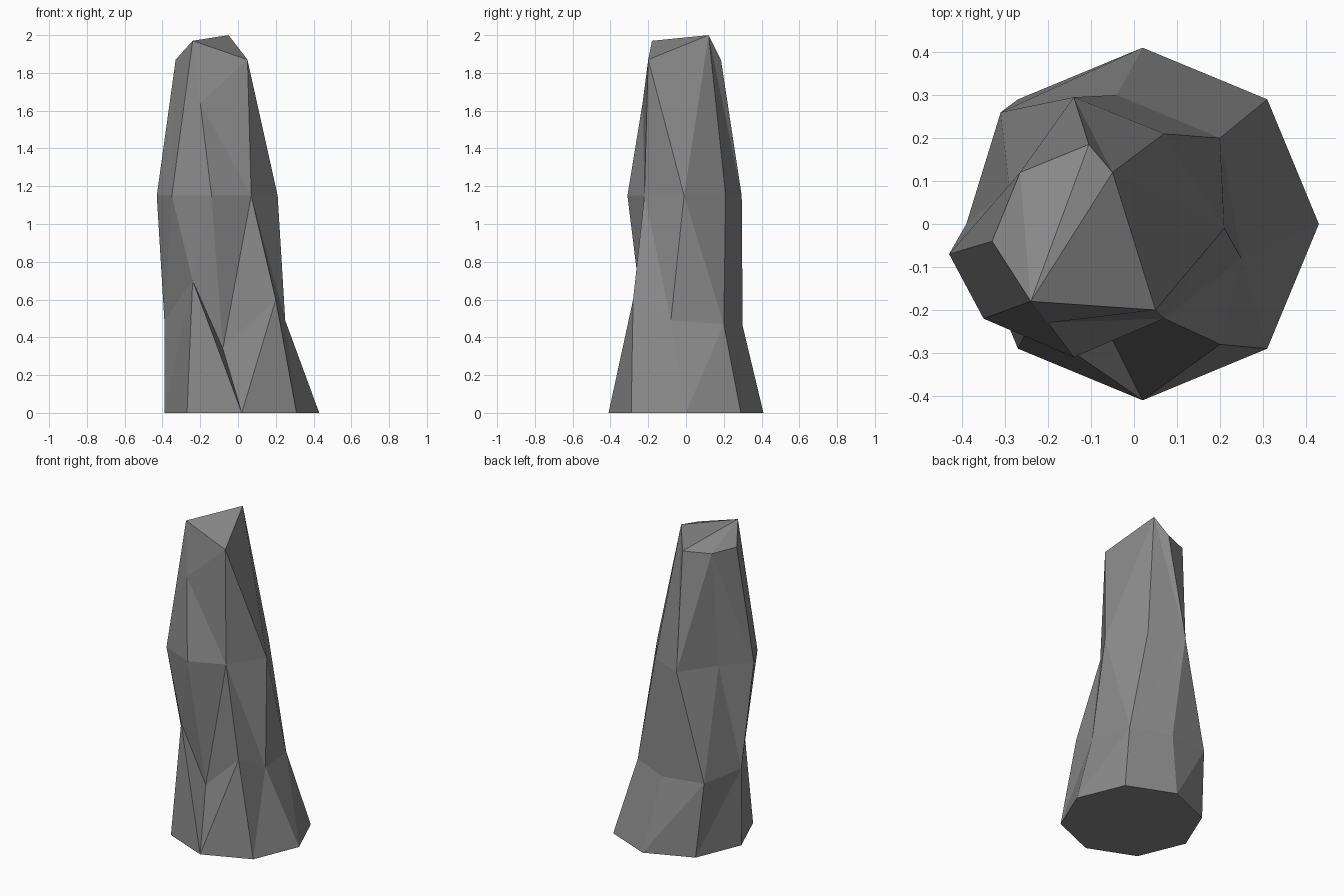
import bpy
import bmesh
from math import cos, sin, pi

default_cube = bpy.data.objects.get("Cube")
if default_cube:
    bpy.data.objects.remove(default_cube, do_unlink=True)

SIDES = 8


def make_material(name, colour):
    material = bpy.data.materials.new(name)
    material.use_nodes = True
    material.diffuse_color = colour
    shader = material.node_tree.nodes["Principled BSDF"]
    shader.inputs["Base Color"].default_value = colour
    shader.inputs["Roughness"].default_value = 0.9
    return material


def bridge(bm, lower, upper, creases):
    """Join two rings with triangles; each crease leans right (R) or left (L)."""
    for i, lean in enumerate(creases):
        j = (i + 1) % SIDES
        a, b, c, d = lower[i], lower[j], upper[j], upper[i]
        if lean == "R":
            triangles = (a, b, c), (a, c, d)
        else:
            triangles = (a, b, d), (b, c, d)
        for triangle in triangles:
            bm.faces.new(triangle)


# Regular octagonal foot, then irregular chiselled rings going up
foot = [(0.02 + 0.41 * cos(i * pi / 4), 0.41 * sin(i * pi / 4), 0)
        for i in range(SIDES)]
ankle = [(.25, -.08, .49), (.2, .2, .47), (-.04, .3, .46), (-.31, .26, .47),
         (-.39, 0, .49), (-.24, -.23, .7), (-.08, -.21, .34), (.2, -.28, .6)]
waist_outline = [(.21, -.01), (.07, .21), (-.14, .295), (-.29, .085),
                 (-.43, -.07), (-.35, -.22), (-.14, -.31), (.07, -.22)]
waist = [(x, y, 1.15) for x, y in waist_outline]
crown = [(0, -.04, 1.935), (-.05, .12, 2), (-.105, .185, 1.87),
         (-.265, .12, 1.87), (-.33, -.04, 1.87), (-.24, -.18, 1.97),
         (-.2, -.23, 1.64), (.05, -.2, 1.87)]

bm = bmesh.new()
rings = [[bm.verts.new(point) for point in ring]
         for ring in (foot, ankle, waist, crown)]

# Rock sides
for lower, upper, creases in zip(rings, rings[1:],
                                 ("RRRRRLRR", "LRLLRRRL", "RLRLLRLL")):
    bridge(bm, lower, upper, creases)

# Flat base, and a broken top fanned out from its front peak
bm.faces.new(reversed(rings[0]))
top = rings[-1]
peak = 5
for step in range(1, SIDES - 1):
    bm.faces.new((top[peak], top[(peak + step) % SIDES],
                  top[(peak + step + 1) % SIDES]))

mesh = bpy.data.meshes.new("rock_pillar")
bm.to_mesh(mesh)
bm.free()
mesh.materials.append(make_material("stone grey", (0.25, 0.25, 0.25, 1)))
pillar = bpy.data.objects.new("rock_pillar", mesh)
bpy.context.collection.objects.link(pillar)
